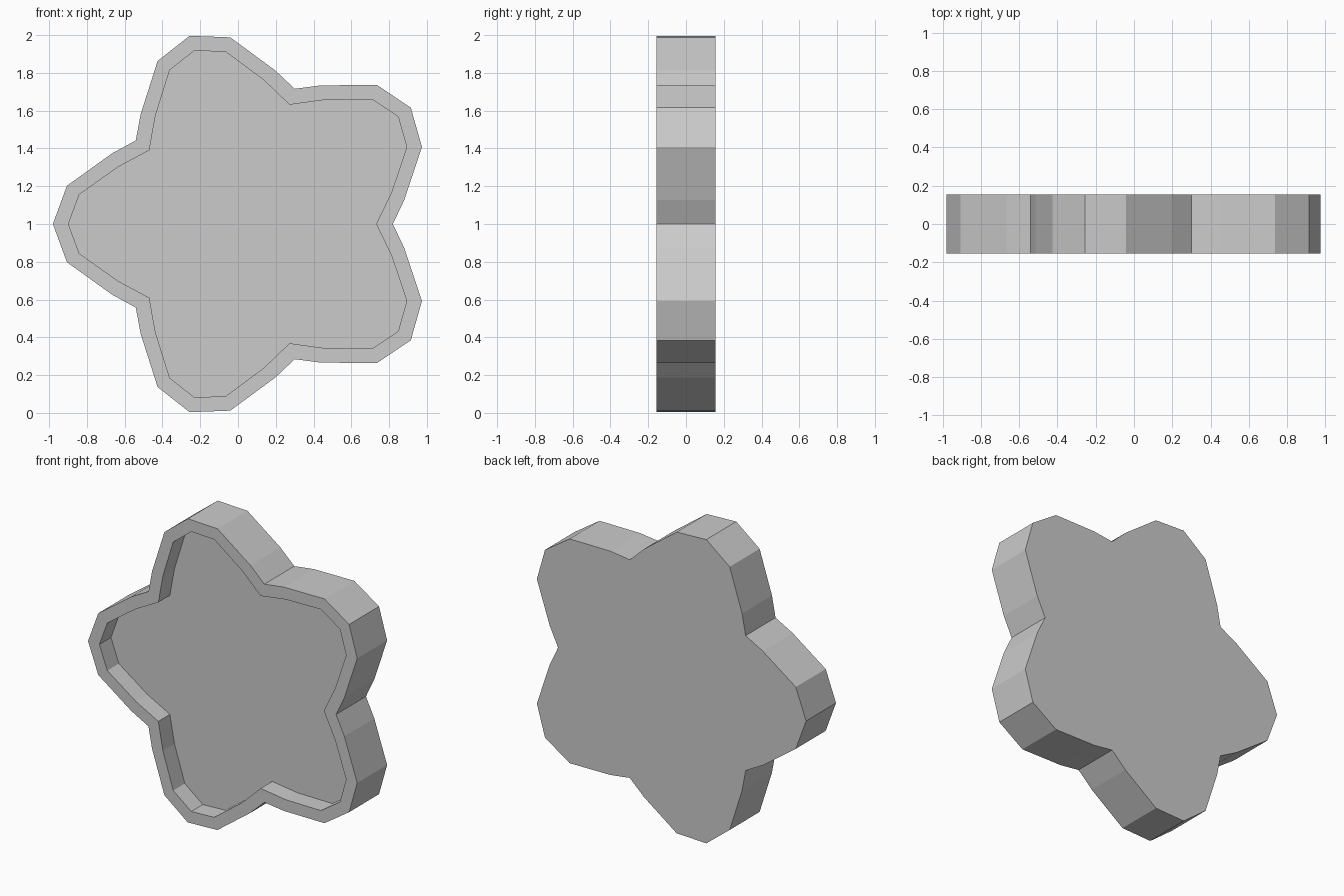
import bpy, bmesh
from math import radians, sin, cos

cube = bpy.data.objects.get("Cube")
if cube:
    bpy.data.objects.remove(cube, do_unlink=True)

CENTRE_X, CENTRE_Z = 0.0675, 1.0
HALF_DEPTH = 0.155
RECESS = 0.12

# Half a lobe as (radius, degrees away from the lobe tip), tip to notch
OUTER = [(1.0475, 0), (0.994, 11.75), (0.823, 27.1), (0.7525, 36)]
INNER = [(0.965, 0), (0.921, 9.75), (0.764, 23.3), (0.664, 36)]


def star_loop(bm, half, y):
    """Mirror the half lobe and repeat it five times around the centre."""
    lobe = [(r, -a) for r, a in half[:0:-1]] + half[:-1]
    verts = []
    for i in range(5):
        for r, a in lobe:
            t = radians(36 + 72 * i + a)
            verts.append(bm.verts.new((CENTRE_X + r * cos(t), y,
                                       CENTRE_Z + r * sin(t))))
    return verts


def bridge(bm, a, b):
    for i in range(len(a)):
        j = (i + 1) % len(a)
        bm.faces.new((a[i], a[j], b[j], b[i]))


# Shallow star tray: back, outer wall, rim, inner wall, floor
bm = bmesh.new()
loops = [star_loop(bm, OUTER, HALF_DEPTH),
         star_loop(bm, OUTER, -HALF_DEPTH),
         star_loop(bm, INNER, -HALF_DEPTH),
         star_loop(bm, INNER, -HALF_DEPTH + RECESS)]
for a, b in zip(loops, loops[1:]):
    bridge(bm, a, b)
bm.faces.new(loops[0])
bm.faces.new(loops[-1])
bmesh.ops.recalc_face_normals(bm, faces=bm.faces[:])

mesh = bpy.data.meshes.new("star_tray")
bm.to_mesh(mesh)
bm.free()

# Plain grey finish
grey = bpy.data.materials.new("light_grey")
grey.use_nodes = True
colour = (0.6, 0.6, 0.6, 1)
grey.diffuse_color = colour
grey.node_tree.nodes["Principled BSDF"].inputs["Base Color"].default_value = colour
mesh.materials.append(grey)

tray = bpy.data.objects.new("star_tray", mesh)
bpy.context.collection.objects.link(tray)
